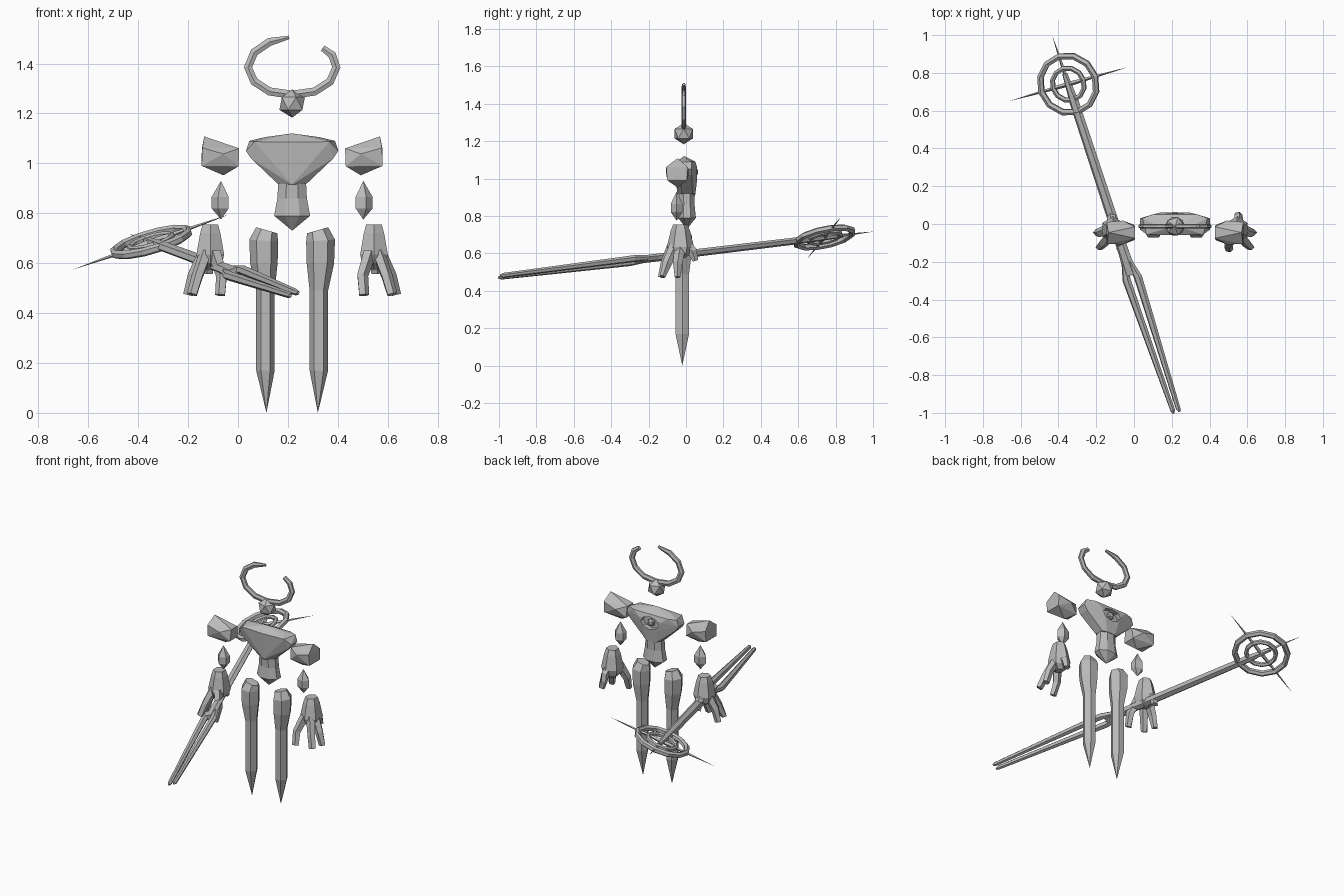
import bpy, bmesh, math
from mathutils import Vector, Matrix

cube = bpy.data.objects.get("Cube")
if cube:
    bpy.data.objects.remove(cube, do_unlink=True)

stone = bpy.data.materials.new("stone_grey")
stone.use_nodes = True
GREY = (0.5, 0.5, 0.5, 1)
stone.diffuse_color = GREY
stone.node_tree.nodes["Principled BSDF"].inputs["Base Color"].default_value = GREY

BODY = Matrix.Translation((0.217, 0, 0))
MIRROR = BODY @ Matrix.Diagonal((-1, 1, 1, 1))


def finish(name, bm, place):
    bmesh.ops.remove_doubles(bm, verts=bm.verts, dist=0.0005)
    bmesh.ops.transform(bm, matrix=place, verts=bm.verts)
    bmesh.ops.recalc_face_normals(bm, faces=bm.faces)
    mesh = bpy.data.meshes.new(name)
    bm.to_mesh(mesh)
    bm.free()
    mesh.materials.append(stone)
    ob = bpy.data.objects.new(name, mesh)
    bpy.context.collection.objects.link(ob)
    return ob


def hull(name, points, place=BODY):
    """Faceted block wrapped round a few corner points."""
    bm = bmesh.new()
    for p in points:
        bm.verts.new(p)
    bmesh.ops.convex_hull(bm, input=bm.verts)
    bmesh.ops.dissolve_limit(bm, angle_limit=0.02, verts=bm.verts, edges=bm.edges)
    return finish(name, bm, place)


def tube(name, path, radii, sides=6, ref=(1, 0, 0), place=BODY, closed=False, turn=0.0):
    """Faceted rod along a path; each radius is (along ref, across ref)."""
    bm = bmesh.new()
    path = [Vector(p) for p in path]
    count, rings = len(path), []
    for i, p in enumerate(path):
        after = path[(i + 1) % count] if closed else path[min(i + 1, count - 1)]
        before = path[i - 1] if closed else path[max(i - 1, 0)]
        t = (after - before).normalized()
        a = Vector(ref)
        a = (a - t * a.dot(t)).normalized()
        b = t.cross(a)
        ra, rb = radii[i % len(radii)]
        angles = [2 * math.pi * (k + turn) / sides for k in range(sides)]
        rings.append([bm.verts.new(p + a * ra * math.cos(w) + b * rb * math.sin(w)) for w in angles])
    for i in range(count if closed else count - 1):
        r, q = rings[i], rings[(i + 1) % count]
        for k in range(sides):
            m = (k + 1) % sides
            bm.faces.new((r[k], r[m], q[m], q[k]))
    if not closed:
        bm.faces.new(rings[0])
        bm.faces.new(rings[-1])
    return finish(name, bm, place)


def ball(name, centre, radius):
    bm = bmesh.new()
    bmesh.ops.create_icosphere(bm, subdivisions=1, radius=radius, matrix=Matrix.Translation(centre))
    return finish(name, bm, BODY)


def circle(radius, count):
    return [(radius * math.cos(2 * math.pi * k / count), radius * math.sin(2 * math.pi * k / count), 0)
            for k in range(count)]


def both(points):
    return [(s * x, y, z) for x, y, z in points for s in (-1, 1)]


# Head and open horn ring
ball("head", (0, -0.012, 1.24), 0.057)
horn = [(-0.012, 1.505), (-0.09, 1.487), (-0.152, 1.445), (-0.177, 1.385), (-0.152, 1.328), (-0.09, 1.288),
        (0, 1.275), (0.09, 1.288), (0.152, 1.328), (0.177, 1.385), (0.16, 1.435), (0.122, 1.462)]
tube("horn_ring", [(x, -0.012, z) for x, z in horn],
     [(0.008, 0.008)] + [(0.013, 0.019)] * 10 + [(0.01, 0.014)], ref=(0, 1, 0))

# Chest with an eye-shaped socket in the back
chest = hull("chest", both([
    (0, -0.01, 1.12), (0.11, 0, 1.105), (0, -0.06, 1.085), (0.15, -0.055, 1.087),
    (0.12, 0.05, 1.09), (0.172, 0.03, 1.09), (0.185, -0.03, 1.05), (0.185, 0.03, 1.05),
    (0.165, -0.035, 1.02), (0.165, 0.03, 1.02), (0.05, 0.06, 1.0), (0.08, 0.06, 1.06),
    (0.06, -0.02, 0.92), (0, -0.047, 0.915), (0.055, 0.035, 0.92), (0.03, 0.05, 0.915)]))
socket = tube("eye_socket_cutter", [(0, 0.03, 1.035), (0, 0.1, 1.035)], [(0.065, 0.04)], sides=8)
socket.hide_render = True
socket.hide_viewport = True
cut = chest.modifiers.new("socket", "BOOLEAN")
cut.object = socket
cut.operation = "DIFFERENCE"
ball("back_eye", (0, 0.043, 1.035), 0.025)

# Waist
tube("waist", [(0, 0.005, z) for z in (0.73, 0.79, 0.86, 0.93)],
     [(0, 0), (0.078, 0.052), (0.064, 0.044), (0.06, 0.046)], sides=8, turn=0.5)

# Limbs, built once for each side
for side, place in (("left", BODY), ("right", MIRROR)):
    hull(side + "_shoulder", [
        (0.352, -0.045, 1.108), (0.36, -0.106, 1.062), (0.362, 0.01, 1.06), (0.363, -0.1, 0.99),
        (0.363, 0.005, 0.99), (0.212, -0.075, 1.06), (0.212, -0.015, 1.06), (0.215, -0.085, 0.988),
        (0.215, -0.005, 0.988), (0.275, -0.045, 0.952), (0.275, -0.108, 1.038),
        (0.275, 0.018, 1.035)], place)
    tube(side + "_elbow", [(0.285, -0.05, z) for z in (0.93, 0.865, 0.82, 0.775)],
         [(0, 0), (0.038, 0.033), (0.038, 0.033), (0, 0)], sides=5, place=place)
    tube(side + "_palm", [(0.328, -0.03, z) for z in (0.755, 0.72, 0.635, 0.6, 0.575)],
         [(0.036, 0.038), (0.047, 0.052), (0.064, 0.072), (0.055, 0.06), (0.025, 0.025)],
         place=place, turn=0.5)
    fingers = {
        "inner": [(0.31, -0.07, 0.64), (0.281, -0.11, 0.55), (0.287, -0.135, 0.472)],
        "middle": [(0.345, -0.06, 0.64), (0.378, -0.1, 0.55), (0.4, -0.125, 0.475)],
        "outer": [(0.35, -0.03, 0.64), (0.395, -0.045, 0.55), (0.415, -0.045, 0.472)],
        "thumb": [(0.33, -0.02, 0.66), (0.335, 0.035, 0.61), (0.335, 0.05, 0.56)]}
    for label, path in fingers.items():
        tube(side + "_" + label + "_finger", path, [(0.028, 0.032), (0.024, 0.027), (0.022, 0.016)],
             sides=5, place=place)
    leg = [(0.102, 0.732), (0.114, 0.69), (0.113, 0.6), (0.107, 0.49), (0.107, 0.17), (0.103, 0)]
    tube(side + "_leg", [(x, -0.02, z) for x, z in leg],
         [(0.044, 0.035), (0.058, 0.06), (0.055, 0.058), (0.037, 0.042), (0.037, 0.042), (0, 0)],
         place=place)

# Staff frame: x across the wheel, y along the shaft, z through the wheel
along = Vector((-0.312, 0.947, 0.114)).normalized()
across = Vector((0.908, 0.261, 0.32))
across = (across - along * across.dot(along)).normalized()
STAFF = Matrix.Translation((-0.348, 0.74, 0.685)) @ Matrix(
    (across, along, across.cross(along))).transposed().to_4x4()

# Wheel rings and spikes
for name, radius, thick in (("outer_ring", 0.156, 0.018), ("inner_ring", 0.088, 0.014)):
    tube(name, circle(radius, 12), [(thick, thick)], ref=(0, 0, 1), place=STAFF, closed=True)
for name, end in (("cross_spike", (0.343, 0, 0)), ("top_spike", (0, 0.277, 0))):
    tip = Vector(end)
    tube(name, [-tip, tip * 0, tip], [(0, 0), (0.013, 0.013), (0, 0)], sides=4, ref=(0, 0, 1), place=STAFF)

# Shaft and forked blade
tube("staff_shaft", [(0, 0.06, 0), (0, -0.1, 0), (0, -0.95, 0), (0, -1.07, 0)],
     [(0.014, 0.014), (0.026, 0.018), (0.03, 0.02), (0.037, 0.018)], place=STAFF)
for name, s in (("fork_left", 1), ("fork_right", -1)):
    tube(name, [(s * 0.015, -1.0, 0), (s * 0.033, -1.09, 0), (s * 0.016, -1.825, 0), (s * 0.018, -1.842, 0)],
         [(0.016, 0.014), (0.023, 0.018), (0.013, 0.013), (0.006, 0.006)], place=STAFF)
